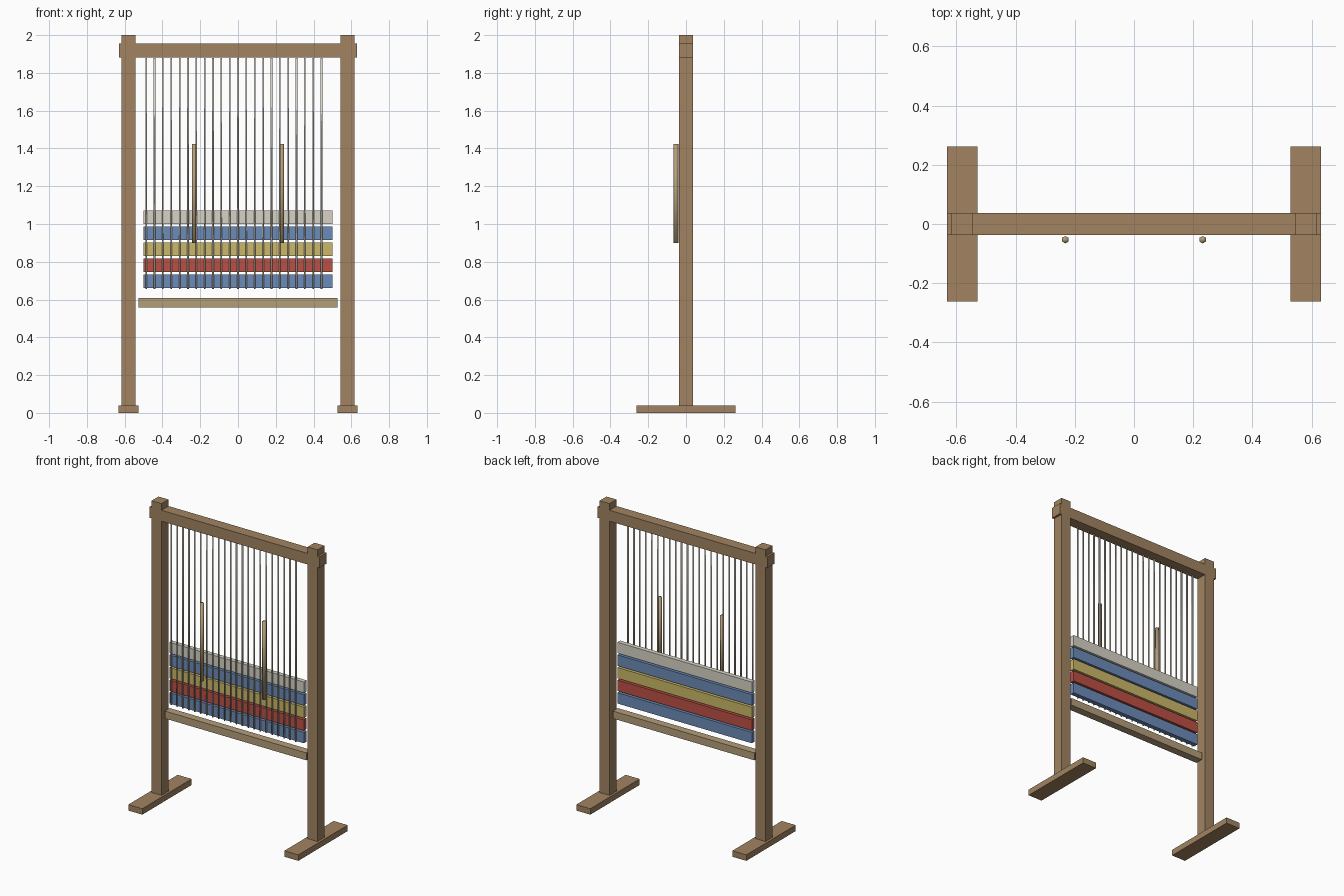
import bpy, math

if "Cube" in bpy.data.objects:
    bpy.data.objects.remove(bpy.data.objects["Cube"])


def material(name, rgb):
    m = bpy.data.materials.new(name)
    m.diffuse_color = (*rgb, 1)
    m.use_nodes = True
    m.node_tree.nodes["Principled BSDF"].inputs["Base Color"].default_value = m.diffuse_color
    return m


WOOD = material("wood", (0.36, 0.23, 0.12))
PALE = material("pale_wood", (0.45, 0.34, 0.19))
THREAD = material("thread", (0.70, 0.66, 0.56))
BLUE = material("blue_wool", (0.15, 0.26, 0.48))
RED = material("red_wool", (0.50, 0.08, 0.06))
YELLOW = material("yellow_wool", (0.60, 0.48, 0.14))
CREAM = material("cream_wool", (0.68, 0.65, 0.56))


def box(name, loc, size, mat):
    bpy.ops.mesh.primitive_cube_add(size=1, location=loc)
    o = bpy.context.object
    o.name = name
    o.scale = size
    bpy.ops.object.transform_apply(location=False, rotation=False, scale=True)
    o.data.materials.append(mat)
    return o


def rod(name, loc, radius, length, sides, mat):
    bpy.ops.mesh.primitive_cylinder_add(vertices=sides, radius=radius, depth=length, location=loc)
    o = bpy.context.object
    o.name = name
    o.data.materials.append(mat)
    bpy.ops.object.shade_smooth()
    return o


# Uprights, feet and hanging heddle sticks on both sides
for side, s in (("left", -1), ("right", 1)):
    box(f"{side}_post", (s * 0.58, 0, 1.0), (0.074, 0.074, 2.0), WOOD)
    box(f"{side}_foot", (s * 0.58, 0, 0.02), (0.104, 0.524, 0.04), WOOD)
    rod(f"{side}_stick", (s * 0.232, -0.053, 1.161), 0.0125, 0.524, 6, PALE)

# Top beam and lower cloth bar
box("top_beam", (0, 0, 1.919), (1.262, 0.074, 0.074), WOOD)
box("lower_bar", (0, 0, 0.582), (1.052, 0.052, 0.05), PALE)

# Woven bands, bottom to top
for i, mat in enumerate((BLUE, RED, YELLOW, BLUE, CREAM)):
    box(f"woven_band_{i + 1}", (0, 0, 0.697 + i * 0.0846), (1.0, 0.03, 0.073), mat)

# Warp threads running down the front of the cloth
for i in range(22):
    rod(f"warp_thread_{i + 1}", (-0.486 + i * 0.0442, -0.016, 1.267), 0.005, 1.222, 6, THREAD)
